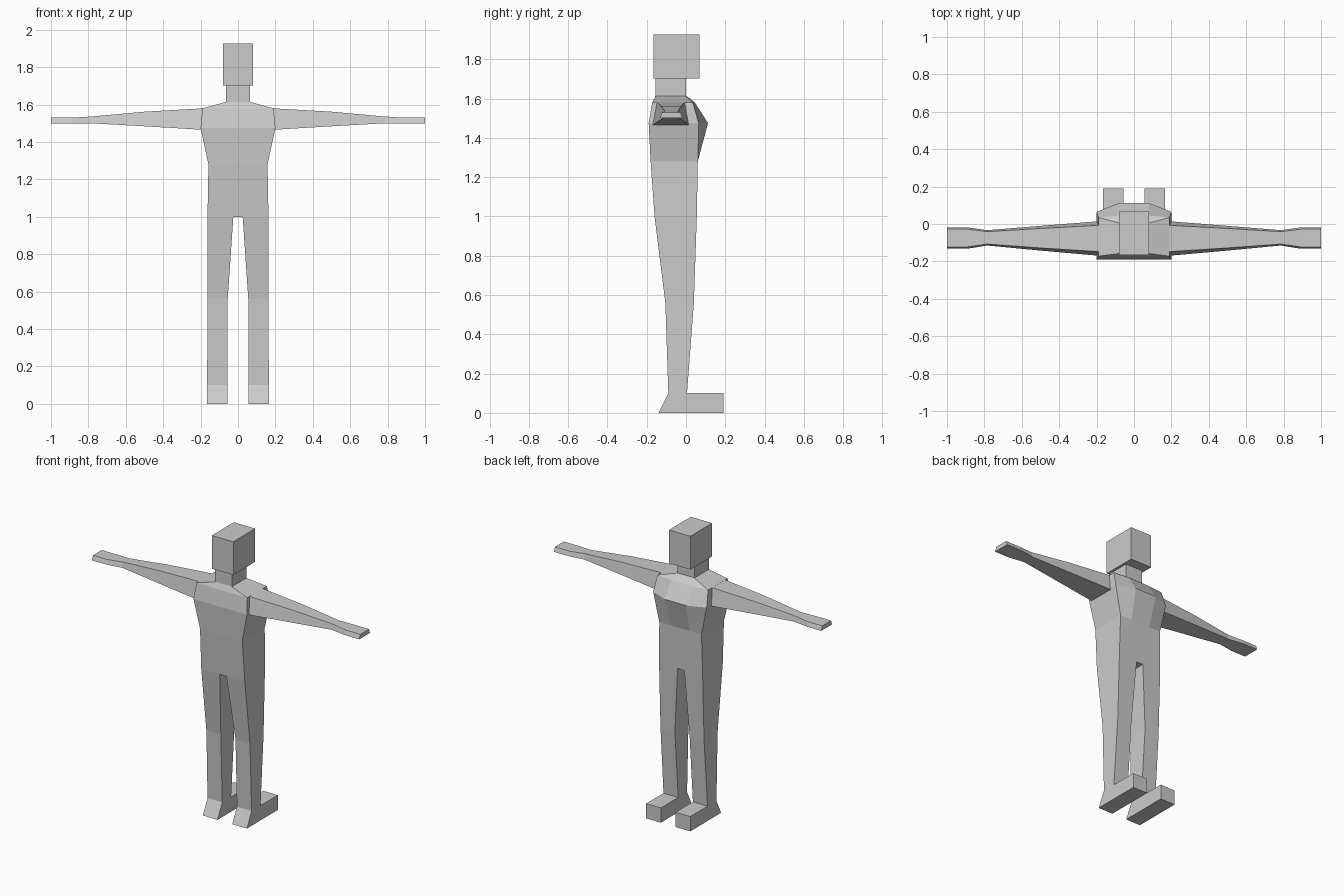
import bpy

if "Cube" in bpy.data.objects:
    bpy.data.objects.remove(bpy.data.objects["Cube"])

grey = bpy.data.materials.new("plain_grey")
grey.diffuse_color = (0.6, 0.6, 0.6, 1)
grey.use_nodes = True
grey.node_tree.nodes["Principled BSDF"].inputs["Base Color"].default_value = grey.diffuse_color


def loft(name, rings, cap_start=True, cap_end=True, mirror=False):
    """Skin a list of matching point rings, flat shaded."""
    n = len(rings[0])
    verts = [p for ring in rings for p in ring]
    faces = [(a * n + i, a * n + (i + 1) % n, (a + 1) * n + (i + 1) % n, (a + 1) * n + i)
             for a in range(len(rings) - 1) for i in range(n)]
    if cap_start:
        faces.append(tuple(reversed(range(n))))
    if cap_end:
        faces.append(tuple(range(len(verts) - n, len(verts))))
    mesh = bpy.data.meshes.new(name)
    mesh.from_pydata(verts, [], faces)
    mesh.materials.append(grey)
    obj = bpy.data.objects.new(name, mesh)
    bpy.context.collection.objects.link(obj)
    if mirror:
        mod = obj.modifiers.new("mirror", 'MIRROR')
        mod.use_mirror_merge = False
    return obj


def rect(x0, x1, y0, y1, z):
    return [(x0, y0, z), (x1, y0, z), (x1, y1, z), (x0, y1, z)]


def chest_ring(z, w, back, side, mid_w, mid):
    """Flat back, angled front with a central panel."""
    return [(-w, back, z), (w, back, z), (w, side, z),
            (mid_w, mid, z), (-mid_w, mid, z), (-w, side, z)]


# torso: hips, waist, chest, shoulders, neck base
loft("torso", [chest_ring(*r) for r in (
    (1.00, 0.163, -0.160, 0.055, 0.07, 0.055),
    (1.28, 0.158, -0.180, 0.060, 0.07, 0.060),
    (1.475, 0.20, -0.190, 0.065, 0.08, 0.112),
    (1.58, 0.19, -0.172, 0.035, 0.08, 0.045),
    (1.615, 0.06, -0.155, 0.00, 0.04, 0.00))])

# neck and head
loft("neck", [rect(-0.063, 0.063, -0.155, 0.0, z) for z in (1.61, 1.705)], False, False)
loft("head", [rect(-0.08, 0.08, -0.165, 0.068, z) for z in (1.702, 1.927)])

# legs: hip, knee, ankle
loft("legs", [rect(*r) for r in (
    (0.055, 0.165, -0.090, 0.005, 0.10),
    (0.055, 0.163, -0.105, 0.040, 0.56),
    (0.025, 0.163, -0.160, 0.055, 1.00))], False, False, True)

# feet: side profile swept across the foot width, with a flared heel
foot_side = [(-0.14, 0), (-0.09, 0.10), (0.19, 0.10), (0.19, 0)]
loft("feet", [[(x, y, z) for y, z in reversed(foot_side)] for x in (0.055, 0.165)], mirror=True)


def arm_ring(x, y0, y1, z0, z1, taper):
    """Trapezoid section, narrower on top."""
    return [(x, y0, z0), (x, y1, z0), (x, y1 - taper, z1), (x, y0 + taper, z1)]


# arms: shoulder, elbow, wrist, hand, fingertips
loft("arms", [arm_ring(*r) for r in (
    (0.185, -0.170, 0.015, 1.465, 1.580, 0.022),
    (0.50, -0.142, -0.010, 1.484, 1.562, 0.014),
    (0.785, -0.115, -0.033, 1.500, 1.536, 0.008),
    (0.89, -0.132, -0.018, 1.500, 1.530, 0.010),
    (1.00, -0.132, -0.018, 1.500, 1.530, 0.010))], mirror=True)
